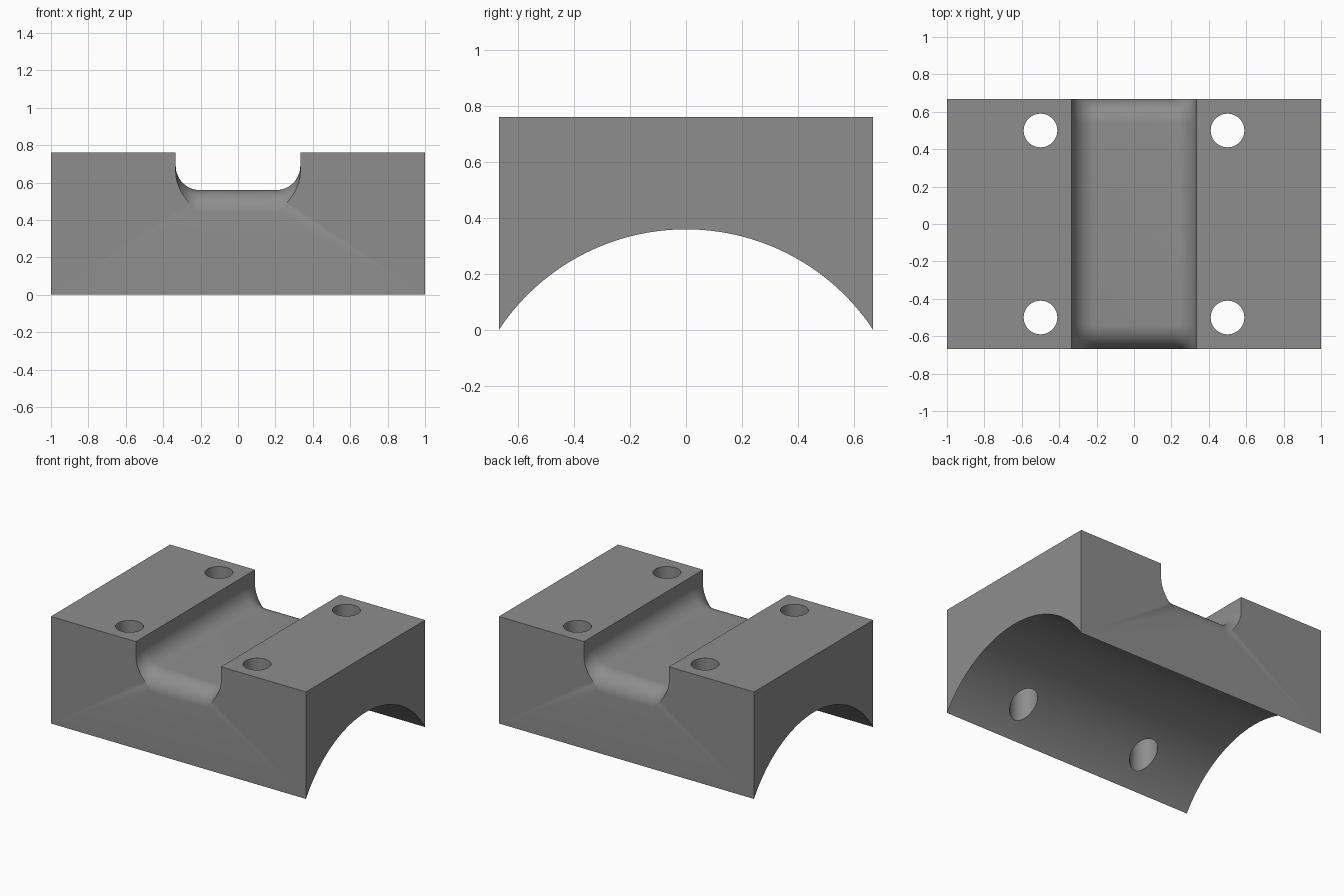
import bpy, bmesh, math

if "Cube" in bpy.data.objects:
    bpy.data.objects.remove(bpy.data.objects["Cube"])

HX, HY, TOP = 1.0, 0.667, 0.76      # block half length, half depth, height
ARC_R, ARC_Z = 0.8, -0.44           # saddle arc radius and centre height
HALF_W, FLOOR, R = 0.333, 0.56, 0.13  # channel half width, floor height, fillet radius

steel = bpy.data.materials.new("mid grey")
steel.diffuse_color = (0.27, 0.27, 0.27, 1)
steel.use_nodes = True
steel.node_tree.nodes["Principled BSDF"].inputs["Base Color"].default_value = steel.diffuse_color


def make_object(name, bm):
    bmesh.ops.recalc_face_normals(bm, faces=bm.faces)
    mesh = bpy.data.meshes.new(name)
    bm.to_mesh(mesh)
    bm.free()
    mesh.materials.append(steel)
    ob = bpy.data.objects.new(name, mesh)
    bpy.context.collection.objects.link(ob)
    return ob


def loft(name, rings):
    """Skin a row of closed rings and cap both ends."""
    bm = bmesh.new()
    rows = [[bm.verts.new(p) for p in ring] for ring in rings]
    n = len(rows[0])
    for a, b in zip(rows, rows[1:]):
        for i in range(n):
            j = (i + 1) % n
            bm.faces.new((a[i], a[j], b[j], b[i]))
    bm.faces.new(rows[0])
    bm.faces.new(rows[-1])
    return make_object(name, bm)


# Block with the arched underside, extruded along x
half = math.asin(HY / ARC_R)
side = [(-HY, TOP), (HY, TOP)]
for i in range(65):
    a = half - 2 * half * i / 64
    side.append((ARC_R * math.sin(a), ARC_Z + ARC_R * math.cos(a)))
block = loft("saddle_block", [[(x, y, z) for y, z in side] for x in (-HX, HX)])

# Channel section: width against height above the floor, with filleted corners
section = []
for i in range(17):
    a = math.pi / 2 * i / 16
    section.append((HALF_W - R + R * math.sin(a), R - R * math.cos(a)))
section.append((HALF_W, 0.4))
section = [(-x, h) for x, h in reversed(section)] + section

# Sweep the section along the floor, rolling over a rounded lip at each end
rings = []
lip = HY + 0.0005 - R
for s in (-1, 1):
    turns = [math.pi / 2 * i / 20 for i in range(21)]
    for a in (reversed(turns) if s < 0 else turns):
        rings.append([(x, s * (lip + (R + h) * math.sin(a)),
                       FLOOR - R + (R + h) * math.cos(a)) for x, h in section])
cutters = [loft("channel_cutter", rings)]

# Four vertical bolt holes
for sx in (-1, 1):
    for sy in (-1, 1):
        ring = [(sx * 0.5 + 0.09 * math.cos(2 * math.pi * i / 48),
                 sy * 0.5 + 0.09 * math.sin(2 * math.pi * i / 48)) for i in range(48)]
        cutters.append(loft("bolt_hole_cutter", [[(x, y, z) for x, y in ring]
                                                 for z in (-0.2, 1.0)]))

# Cut the block, then smooth the curved faces
bpy.context.view_layer.objects.active = block
block.select_set(True)
for cutter in cutters:
    cutter.hide_render = True
    mod = block.modifiers.new("cut", 'BOOLEAN')
    mod.operation, mod.solver, mod.object = 'DIFFERENCE', 'EXACT', cutter
    bpy.ops.object.modifier_apply(modifier=mod.name)
for cutter in cutters:
    bpy.data.objects.remove(cutter)
bpy.ops.object.shade_smooth_by_angle(angle=math.radians(30))
